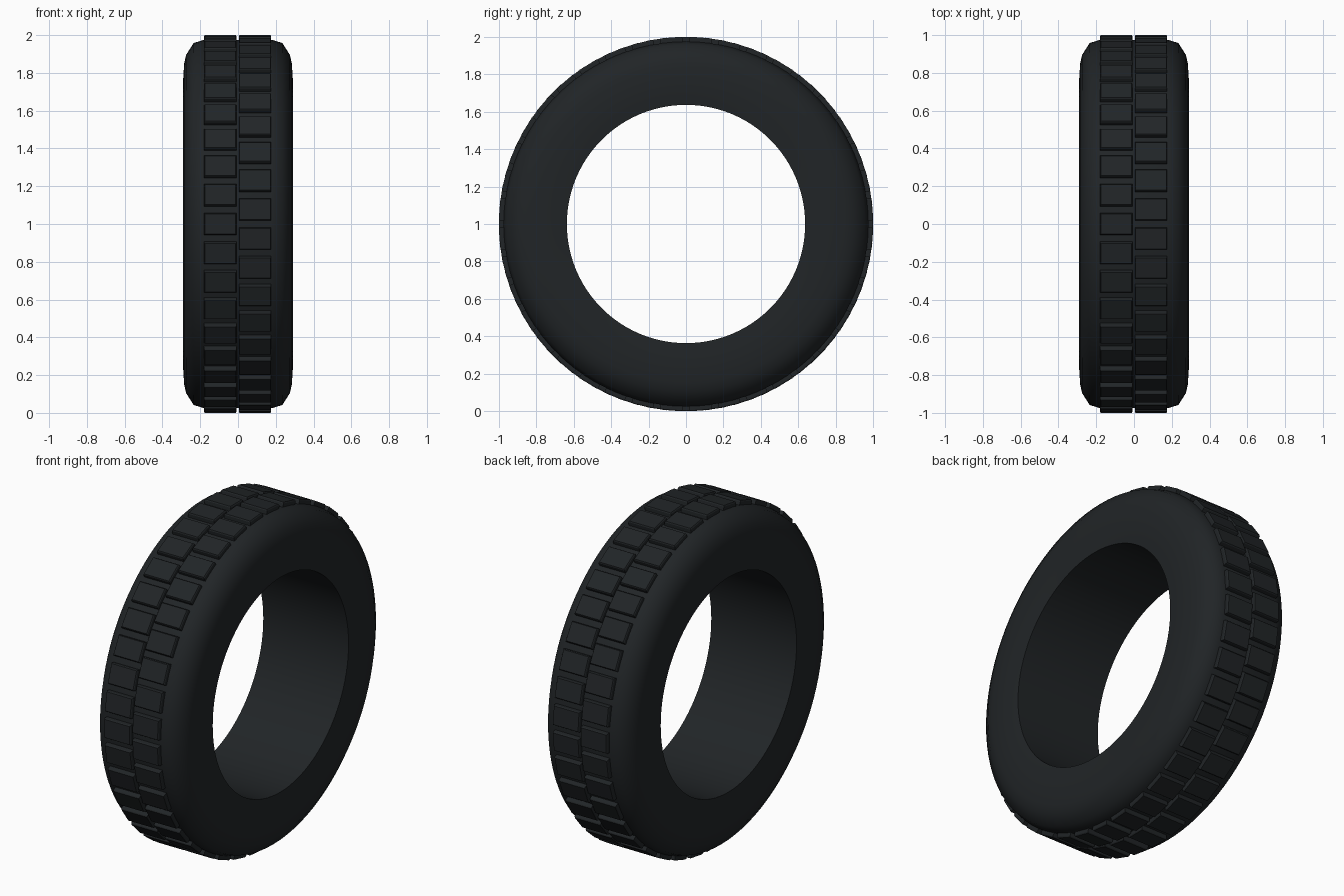
import bpy, bmesh, math

if "Cube" in bpy.data.objects:
    bpy.data.objects.remove(bpy.data.objects["Cube"])

CENTRE_Z = 1.0
COUNT = 40

rubber = bpy.data.materials.new("dark_rubber")
rubber.diffuse_color = (0.015, 0.018, 0.020, 1)
rubber.use_nodes = True
rubber.node_tree.nodes["Principled BSDF"].inputs["Base Color"].default_value = rubber.diffuse_color


def make_object(name, bm, smooth_angle=None):
    bmesh.ops.recalc_face_normals(bm, faces=bm.faces[:])
    mesh = bpy.data.meshes.new(name)
    bm.to_mesh(mesh)
    bm.free()
    mesh.materials.append(rubber)
    obj = bpy.data.objects.new(name, mesh)
    obj.location.z = CENTRE_Z
    bpy.context.collection.objects.link(obj)
    if smooth_angle:
        bpy.context.view_layer.objects.active = obj
        obj.select_set(True)
        bpy.ops.object.shade_smooth_by_angle(angle=math.radians(smooth_angle))
        obj.select_set(False)
    return obj


def around(x, radius, angle, tangent=0.0):
    """Point around the x axis; angle 0 faces the front (-y)."""
    c, s = math.cos(angle), math.sin(angle)
    return (x, -radius * c + tangent * s, radius * s + tangent * c)


# Tyre carcass: closed cross-section (x, radius) swept around the axle
half = [(0.18, 0.975), (0.235, 0.958), (0.275, 0.895), (0.285, 0.85),
        (0.29, 0.77), (0.288, 0.70), (0.28, 0.637)]
profile = half + [(-x, r) for x, r in reversed(half)]
bm = bmesh.new()
segments = 96
rings = [[bm.verts.new(around(x, r, math.tau * i / segments)) for x, r in profile]
         for i in range(segments)]
n = len(profile)
for i in range(segments):
    a, b = rings[i], rings[(i + 1) % segments]
    for j in range(n):
        k = (j + 1) % n
        bm.faces.new((a[j], a[k], b[k], b[j]))
make_object("tyre_body", bm, 45)


# Tread: two staggered rows of slightly tapered blocks
def tread_row(name, x0, x1, phase):
    bm = bmesh.new()
    for i in range(COUNT):
        angle = math.tau * (i + phase) / COUNT
        loops = []
        for radius, length, inset in ((0.955, 0.060, 0.0), (0.994, 0.058, 0.0),
                                      (1.0, 0.054, 0.004)):
            corners = ((x0 + inset, -length), (x1 - inset, -length),
                       (x1 - inset, length), (x0 + inset, length))
            loops.append([bm.verts.new(around(x, radius, angle, t))
                          for x, t in corners])
        for low, high in zip(loops, loops[1:]):
            for j in range(4):
                k = (j + 1) % 4
                bm.faces.new((low[j], low[k], high[k], high[j]))
        bm.faces.new(loops[0][::-1])
        bm.faces.new(loops[-1])
    make_object(name, bm)


tread_row("left_tread_blocks", -0.18, -0.008, 0.0)
tread_row("right_tread_blocks", 0.004, 0.176, 0.5)
